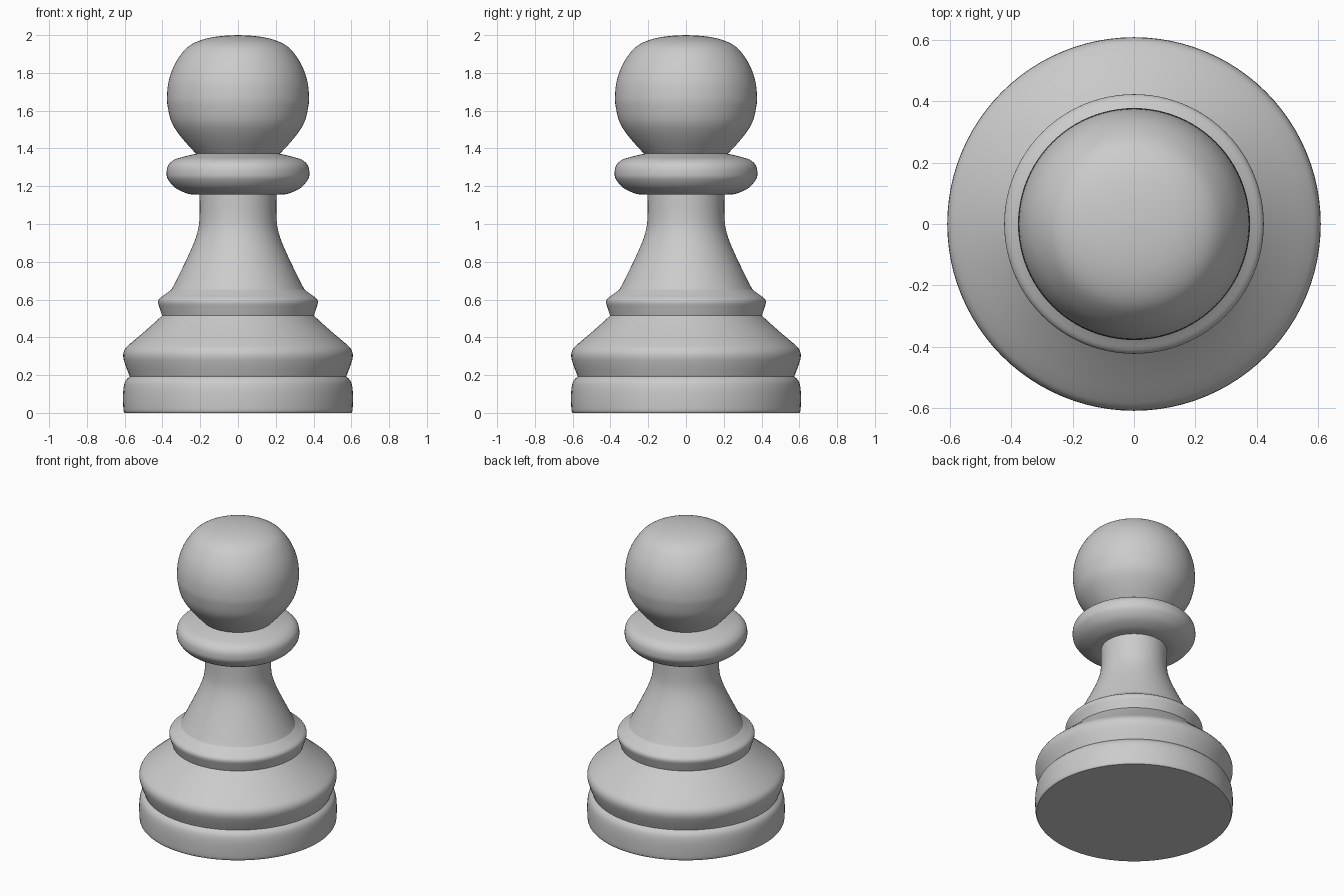
import bpy, bmesh
from math import sin, cos, pi
from mathutils import Vector

if "Cube" in bpy.data.objects:
    bpy.data.objects.remove(bpy.data.objects["Cube"])

SEGMENTS = 96


def smooth_curve(points, steps=4):
    """Catmull-Rom curve through (radius, height) points."""
    p = [Vector(q) for q in points]
    p = [p[0]] + p + [p[-1]]
    out = []
    for a, b, c, d in zip(p, p[1:], p[2:], p[3:]):
        for k in range(steps):
            t = k / steps
            out.append(0.5 * (2 * b + (c - a) * t + (2 * a - 5 * b + 4 * c - d) * t ** 2
                              + (3 * b - a - 3 * c + d) * t ** 3))
    return out + [p[-1]]


def lathe(name, points, cap_bottom=False):
    """Revolve a profile, listed from bottom to top, around z."""
    profile = smooth_curve(points)
    if cap_bottom:
        profile.insert(0, Vector((0, points[0][1])))
    bm = bmesh.new()
    rings = []
    for r, z in profile:
        rings.append([bm.verts.new((r * cos(2 * pi * j / SEGMENTS),
                                    r * sin(2 * pi * j / SEGMENTS), z))
                      for j in range(SEGMENTS)])
    for low, high in zip(rings, rings[1:]):
        for j in range(SEGMENTS):
            k = (j + 1) % SEGMENTS
            bm.faces.new((low[j], low[k], high[k], high[j]))
    bmesh.ops.remove_doubles(bm, verts=bm.verts, dist=1e-5)
    mesh = bpy.data.meshes.new(name)
    bm.to_mesh(mesh)
    bm.free()
    obj = bpy.data.objects.new(name, mesh)
    bpy.context.collection.objects.link(obj)
    bpy.ops.object.select_all(action='DESELECT')
    obj.select_set(True)
    bpy.context.view_layer.objects.active = obj
    bpy.ops.object.shade_smooth_by_angle(angle=pi / 4)
    return obj


# Foot disc
lathe("base", [(0.6, 0), (0.607, 0.02), (0.608, 0.11), (0.598, 0.165), (0.573, 0.193)],
      cap_bottom=True)

# Flared shoulder above the foot groove
lathe("shoulder", [(0.573, 0.193), (0.597, 0.255), (0.608, 0.3), (0.6, 0.335),
                   (0.572, 0.365), (0.505, 0.422), (0.448, 0.472), (0.402, 0.515)])

# Narrow ring under the stem
lathe("lower_ring", [(0.402, 0.515), (0.415, 0.555), (0.423, 0.585), (0.415, 0.606),
                     (0.385, 0.628), (0.352, 0.653)])

# Tapering stem
lathe("stem", [(0.352, 0.653), (0.325, 0.705), (0.255, 0.85), (0.218, 0.945),
               (0.204, 1.025), (0.203, 1.155)])

# Rounded collar
lathe("collar", [(0.203, 1.155), (0.26, 1.159), (0.33, 1.19), (0.37, 1.235), (0.378, 1.27),
                 (0.37, 1.31), (0.338, 1.34), (0.28, 1.358), (0.222, 1.372)])

# Ball head
lathe("head", [(0.222, 1.372), (0.297, 1.455), (0.35, 1.535), (0.372, 1.62), (0.376, 1.677),
               (0.367, 1.756), (0.339, 1.837), (0.292, 1.91), (0.244, 1.952),
               (0.175, 1.98), (0.09, 1.995), (0, 2.0)])
